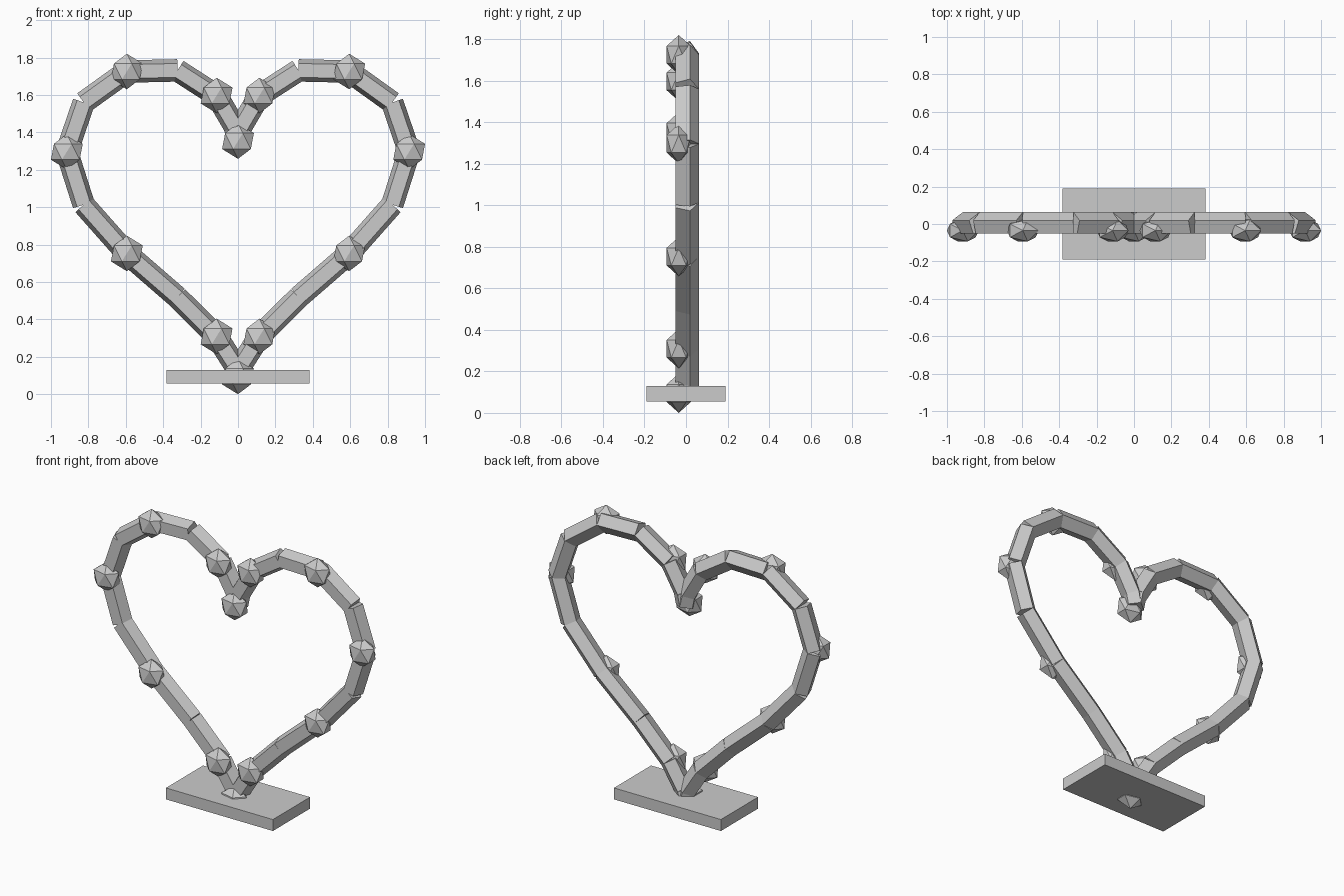
import bpy
from math import sin, cos, pi, radians
from mathutils import Vector, Matrix

cube = bpy.data.objects.get("Cube")
if cube:
    bpy.data.objects.remove(cube, do_unlink=True)

grey = bpy.data.materials.new("light grey")
grey.use_nodes = True
grey.diffuse_color = (0.6, 0.6, 0.6, 1)
grey.node_tree.nodes["Principled BSDF"].inputs["Base Color"].default_value = (0.6, 0.6, 0.6, 1)

SCALE, GEM, TUBE = 0.0572, 0.095, 0.063


def heart(deg):
    """Point on the heart outline; 0 is the notch, 180 the lower tip."""
    t = radians(deg)
    z = 13 * cos(t) - 5 * cos(2 * t) - 2 * cos(3 * t) - cos(4 * t)
    return Vector((16 * sin(t) ** 3, 0, z + 17)) * SCALE + Vector((0, 0, GEM))


def finish(name):
    ob = bpy.context.object
    ob.name = name
    ob.data.materials.append(grey)
    return ob


# Frame: straight five-sided bars, flat side forward, ridge at the back
for i in range(24):
    a, b = heart(15 * i), heart(15 * (i + 1))
    along = (b - a).normalized()
    back = Vector((0, 1, 0))
    bpy.ops.mesh.primitive_cylinder_add(vertices=5, radius=TUBE, depth=(b - a).length)
    bar = finish(f"frame_bar_{i + 1}")
    axes = Matrix((back.cross(along), back, along)).transposed()
    bar.matrix_world = Matrix.Translation((a + b) / 2) @ axes.to_4x4()

# Gems: flattened icosahedra on every second joint
for i in range(12):
    bpy.ops.mesh.primitive_ico_sphere_add(subdivisions=1, radius=GEM)
    gem = finish(f"gem_{i + 1}")
    gem.location = heart(30 * i) + Vector((0, -0.035, 0))
    gem.scale = (1, 0.72, 1)

# Base slab
bpy.ops.mesh.primitive_cube_add(size=1, location=(0, 0, 0.093))
finish("base").scale = (0.766, 0.38, 0.074)
